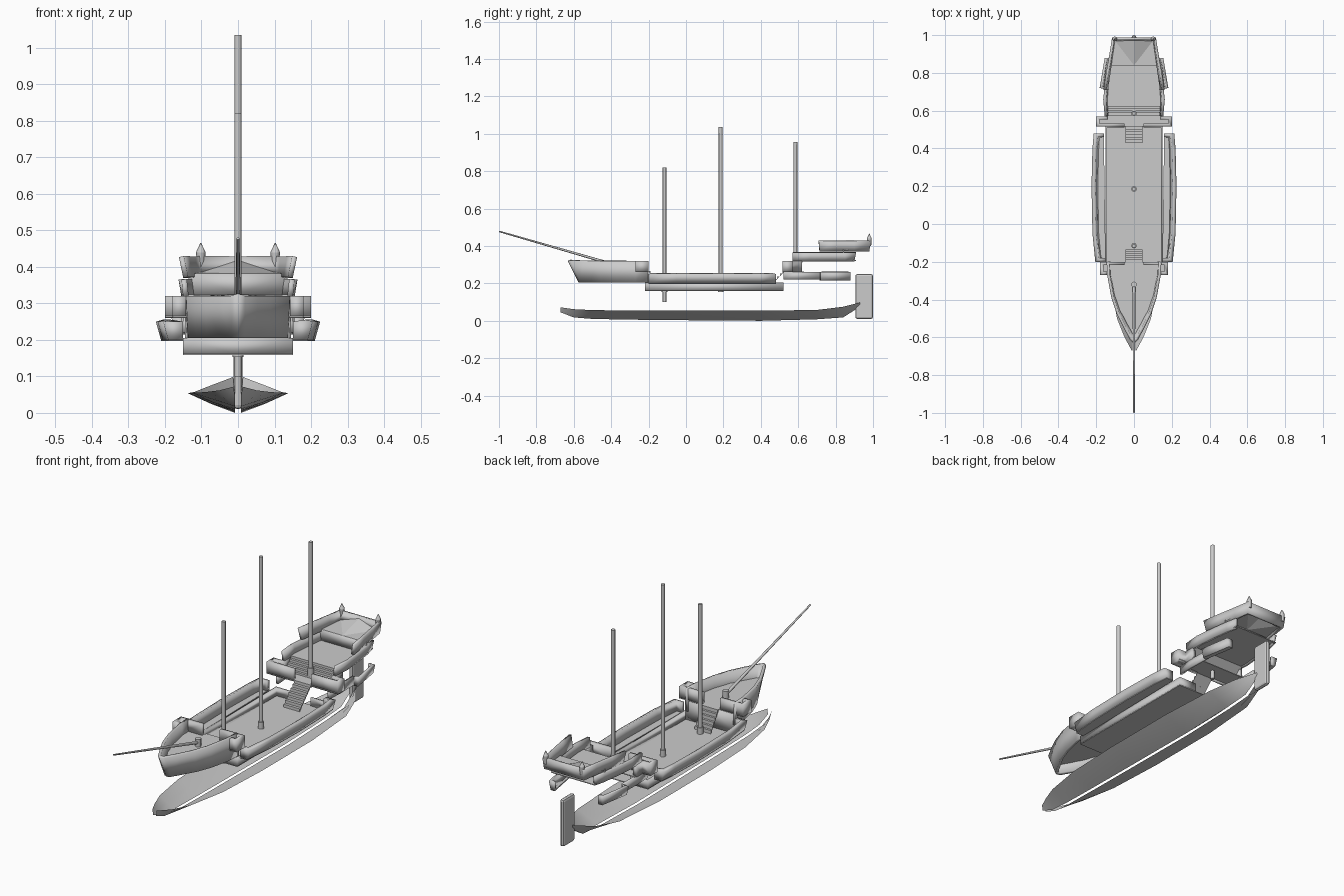
import bpy
from math import radians
from mathutils import Vector

if "Cube" in bpy.data.objects:
    bpy.data.objects.remove(bpy.data.objects["Cube"])


def obj(name, verts, faces, mirror=False, thick=0, smooth=False):
    me = bpy.data.meshes.new(name)
    me.from_pydata(verts, [], faces)
    me.update()
    o = bpy.data.objects.new(name, me)
    bpy.context.collection.objects.link(o)
    if mirror:
        m = o.modifiers.new("mirror", 'MIRROR')
        m.merge_threshold = 0.0005
    if thick:
        s = o.modifiers.new("thick", 'SOLIDIFY')
        s.thickness = thick
        s.offset = -1
        s.use_even_offset = True
    if smooth:
        bpy.ops.object.select_all(action='DESELECT')
        o.select_set(True)
        bpy.context.view_layer.objects.active = o
        bpy.ops.object.shade_smooth_by_angle(angle=radians(35))
    return o


def loft(name, rows, **kw):
    n = len(rows[0])
    verts = [p for r in rows for p in r]
    faces = [(r * n + i, r * n + i + 1, (r + 1) * n + i + 1, (r + 1) * n + i)
             for r in range(len(rows) - 1) for i in range(n - 1)]
    return obj(name, verts, faces, **kw)


def wall(name, bottom, top, z0, z1, thick=0.018):
    # mirrored bulwark; plan path runs from bow to stern on the +x side
    return loft(name, [[(x, y, z0) for x, y in bottom], [(x, y, z1) for x, y in top]],
                mirror=True, thick=thick, smooth=True)


def plate(name, half, z):
    # thin deck whose plan is symmetric about x = 0
    pts = half + [(-x, y) for x, y in reversed(half)]
    return obj(name, [(x, y, z) for x, y in pts], [tuple(range(len(pts)))], thick=0.004)


def prism(name, pts, a, b, mirror=False):
    # pts are full 3D points, shifted by a and by b to make the two ends
    n = len(pts)
    verts = [tuple(Vector(p) + Vector(s)) for s in (a, b) for p in pts]
    faces = [tuple(range(n))[::-1], tuple(range(n, 2 * n))]
    faces += [(i, (i + 1) % n, n + (i + 1) % n, n + i) for i in range(n)]
    return obj(name, verts, faces, mirror)


def stairs(name, w, y0, z0, y1, z1, n):
    pts = [(0, y0, z0)]
    for i in range(n):
        z = z0 + (z1 - z0) * (i + 1) / n
        pts += [(0, y0 + (y1 - y0) * i / n, z), (0, y0 + (y1 - y0) * (i + 1) / n, z)]
    return prism(name, pts, (-w, 0, 0), (w, 0, 0))


def rod(name, p, q, r, r2=None, n=8):
    p, q = Vector(p), Vector(q)
    d = q - p
    bpy.ops.mesh.primitive_cone_add(vertices=n, radius1=r, radius2=r if r2 is None else r2,
                                    depth=d.length, location=(p + q) / 2,
                                    rotation=d.to_track_quat('Z', 'Y').to_euler())
    o = bpy.context.object
    o.name = name
    bpy.ops.object.shade_smooth_by_angle(angle=radians(50))
    return o


# Hull bottom: two V-shaped skins either side of a narrow centre slot (y, inner z, outer x, outer z)
stations = [(-.67, .045, .012, .072), (-.6, .018, .05, .062), (-.5, .01, .09, .057),
            (-.3, .006, .125, .055), (0, .003, .138, .054), (.4, 0, .138, .054),
            (.7, .008, .118, .058), (.84, .018, .075, .075), (.93, .075, .014, .098)]
loft("hull_bottom", [[(.008, y, zi), (.008 + (xo - .008) * .5, y, zi + (zo - zi) * .45), (xo, y, zo)]
                     for y, zi, xo, zo in stations], mirror=True, smooth=True)

# Main deck tray
deck = [(.15, -.22), (.15, .52)]
plate("main_deck", deck, .163)
side = [(0, -.22), (.15, -.22), (.15, .52), (.05, .52)]
wall("main_deck_side", side, side, .16, .205, .008)

# Waist bulwarks with their walkway
rail_top = [(.15, -.2), (.205, -.2), (.22, -.05), (.225, .2), (.22, .4), (.213, .48), (.16, .48)]
rail_bot = [(x - (.014 if x > .17 else 0), y) for x, y in rail_top]
wall("waist_bulwark", rail_bot, rail_top, .2, .25, .02)
prism("waist_ledge", [(x, y, .197) for x, y in rail_bot], (0, 0, 0), (0, 0, .006), True)

# Forecastle
bow_top = [(0, -.632), (.02, -.615), (.055, -.55), (.09, -.48), (.12, -.39), (.142, -.27), (.145, -.2)]
bow_bot = [(0, -.575), (.018, -.565), (.05, -.51), (.085, -.45), (.115, -.37), (.137, -.27), (.14, -.2)]
wall("forecastle_hull", bow_bot, bow_top, .205, .32, .015)
plate("forecastle_deck", [(0.002, -.6), (.05, -.53), (.083, -.465), (.112, -.38), (.135, -.27),
                          (.178, -.27), (.178, -.2)], .265)
wing = [(.142, -.27), (.18, -.27), (.18, -.2), (.05, -.2)]
wall("forecastle_rail", wing, wing, .26, .32)
front = [(.145, -.2), (.0, -.2)]
wall("forecastle_bulkhead", front, front, .163, .262, .004)
stairs("fore_stairs", .046, -.135, .163, -.2, .265, 6)

# Quarterdeck
plate("quarterdeck", [(.198, .515), (.198, .57), (.153, .57), (.153, .63)], .267)
quarter = [(.05, .515), (.2, .515), (.2, .57), (.155, .57), (.155, .62)]
wall("quarterdeck_rail", quarter, quarter, .26, .32)
stairs("aft_stairs", .046, .43, .163, .53, .267, 7)
stairs("poop_steps", .145, .575, .265, .635, .325, 5)

# Lower stern walls and side galleries
low = [(.15, .52), (.155, .6), (.152, .72)]
wall("stern_lower_wall", low, low, .22, .262, .012)
gal = [(.15, .715), (.182, .72), (.155, .88), (.122, .88)]
gal_bot = [(.15, .715), (.172, .72), (.145, .88), (.122, .88)]
wall("side_gallery", gal_bot, gal, .215, .26, .012)
prism("gallery_floor", [(x, y, .215) for x, y in gal_bot], (0, 0, 0), (0, 0, .006), True)

# Upper stern: half deck, bulkhead and poop deck
mid_top = [(.155, .57), (.163, .66), (.152, .76), (.14, .85), (.128, .91)]
mid_bot = [(.15, .57), (.155, .66), (.146, .76), (.134, .85), (.122, .9)]
wall("half_deck_side", mid_bot, mid_top, .318, .365, .015)
plate("half_deck", [(.148, .63), (.148, .7), (.126, .88), (.123, .91)], .325)
riser = [(0, .84), (.135, .84)]
wall("poop_bulkhead", riser, riser, .323, .382, .004)
poop_top = [(.162, .71), (.148, .8), (.13, .9), (.116, .988), (0, .988)]
poop_bot = [(.15, .715), (.138, .8), (.124, .9), (.112, .98), (0, .98)]
wall("poop_rail", poop_bot, poop_top, .37, .427, .014)
obj("poop_deck", [(-.135, .84, .382), (.135, .84, .382), (.108, .98, .386), (0, .98, .42),
                  (-.108, .98, .386), (0, .84, .382)],
    [(5, 1, 2), (5, 2, 3), (5, 3, 4), (5, 4, 0)], thick=.004)

# Stern lanterns
for s in (-1, 1):
    rod("lantern_body", (s * .102, .98, .4), (s * .102, .98, .44), .01, .013)
    rod("lantern_cap", (s * .102, .98, .44), (s * .102, .98, .466), .013, .001)

# Rudder
rudder = prism("rudder", [(0, .905, .01), (0, 1, .01), (0, 1, .25), (0, .905, .25)],
               (-.012, 0, 0), (.012, 0, 0))
b = rudder.modifiers.new("round", 'BEVEL')
b.width = .011
b.segments = 2

# Masts with deck collars, and bowsprit
for name, y, z0, z1, deck_z in (("fore_mast", -.115, .1, .82, .163),
                                ("main_mast", .185, .153, 1.035, .163),
                                ("mizzen_mast", .585, .22, .957, .285)):
    rod(name, (0, y, z0), (0, y, z1), .01)
    rod(name + "_collar", (0, y, deck_z - .01), (0, y, deck_z + .033), .015)
rod("bowsprit", (0, -.32, .282), (0, -.999, .478), .008, .004)
rod("bowsprit_collar", (0, -.32, .262), (0, -.32, .303), .015)
